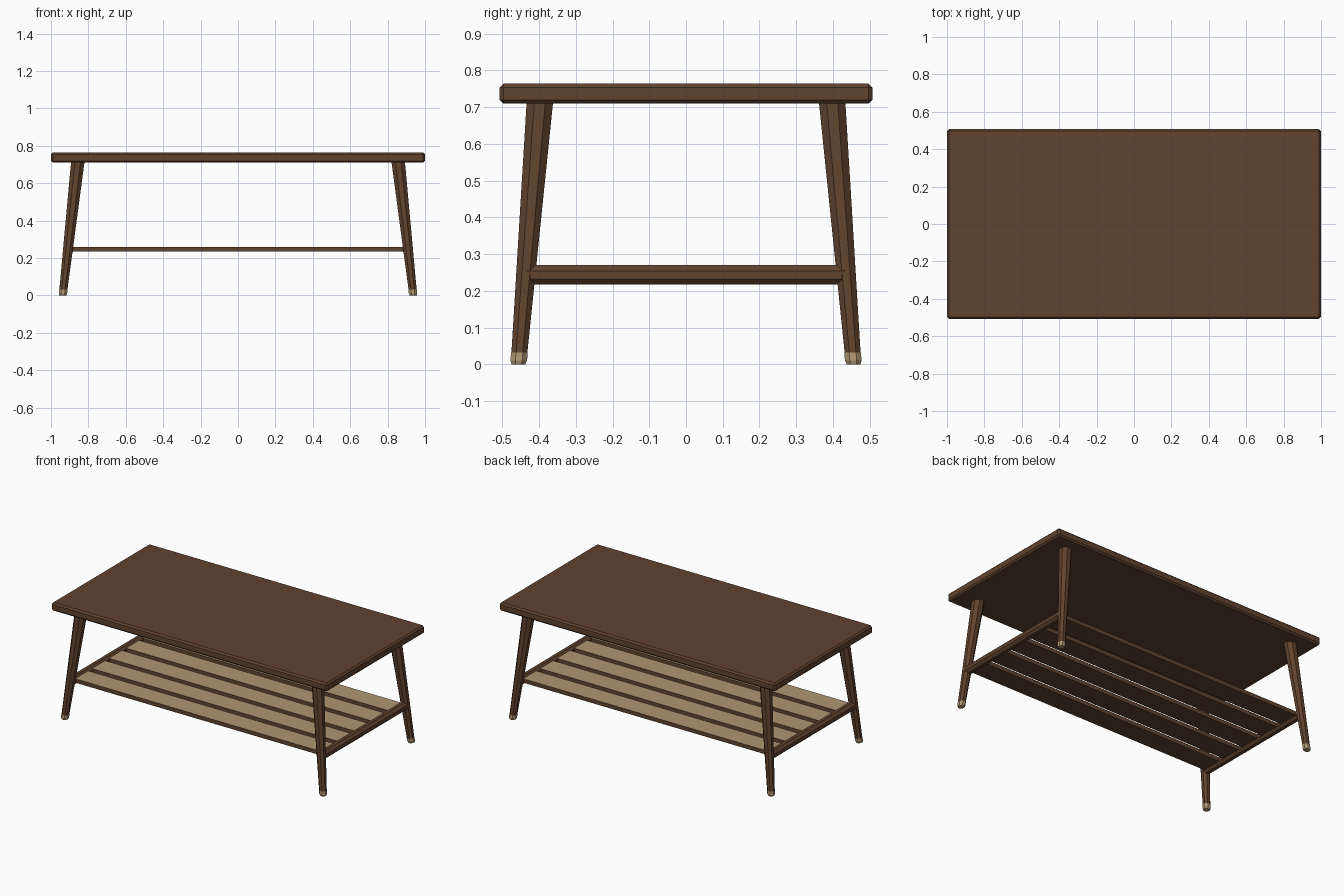
import bpy, bmesh, math

if "Cube" in bpy.data.objects:
    bpy.data.objects.remove(bpy.data.objects["Cube"])


def material(name, rgb):
    m = bpy.data.materials.new(name)
    m.diffuse_color = (*rgb, 1)
    m.use_nodes = True
    m.node_tree.nodes["Principled BSDF"].inputs["Base Color"].default_value = m.diffuse_color
    return m


BROWN = material("dark walnut", (0.118, 0.056, 0.028))
TAN = material("pale tan", (0.43, 0.31, 0.17))


def finish(name, bm, mats):
    bmesh.ops.recalc_face_normals(bm, faces=bm.faces)
    me = bpy.data.meshes.new(name)
    bm.to_mesh(me)
    bm.free()
    for m in mats:
        me.materials.append(m)
    ob = bpy.data.objects.new(name, me)
    bpy.context.collection.objects.link(ob)
    return ob


def box(name, size, centre, mats, bevel=0.0):
    bm = bmesh.new()
    bmesh.ops.create_cube(bm, size=1)
    for v in bm.verts:
        v.co = [c * s + o for c, s, o in zip(v.co, size, centre)]
    if bevel:
        bmesh.ops.bevel(bm, geom=bm.edges[:], offset=bevel, segments=1, affect='EDGES')
    return finish(name, bm, mats)


def loft(name, sections, mats, axis='Z', sides=8):
    """Skin polygon rings; each section is (centre, radius)."""
    bm = bmesh.new()
    rings = []
    for (x, y, z), r in sections:
        ring = []
        for i in range(sides):
            a = 2 * math.pi * (i + 0.5) / sides
            u, w = r * math.cos(a), r * math.sin(a)
            ring.append(bm.verts.new((x + u, y + w, z) if axis == 'Z' else (x + u, y, z + w)))
        rings.append(ring)
    for lo, hi in zip(rings, rings[1:]):
        for i in range(sides):
            j = (i + 1) % sides
            bm.faces.new((lo[i], lo[j], hi[j], hi[i]))
    bm.faces.new(rings[0])
    bm.faces.new(rings[-1])
    return finish(name, bm, mats)


# Table top with chamfered edges
box("table_top", (2.0, 1.014, 0.054), (0, 0, 0.737), [BROWN], 0.01)

# Splayed tapered legs with tan foot caps
def leg_point(sx, sy, z):
    t = z / 0.71
    return (sx * (0.937 - 0.08 * t), sy * (0.456 - 0.058 * t), z)


for sx, side in ((-1, "left"), (1, "right")):
    for sy, end in ((-1, "front"), (1, "back")):
        def p(z):
            return leg_point(sx, sy, z)
        loft(f"{end}_{side}_leg", [(p(0.032), 0.0235), (p(0.715), 0.039)], [BROWN])
        loft(f"{end}_{side}_foot_cap",
             [(p(0), 0.02), (p(0.011), 0.0245), (p(0.032), 0.0245)], [TAN])
    # Cross rail between the front and back legs
    loft(f"{side}_cross_rail",
         [((sx * 0.909, -0.433, 0.2435), 0.0285), ((sx * 0.909, 0.433, 0.2435), 0.0285)],
         [BROWN], axis='Y')

# Five shelf slats, tan only on the upper face
for i in range(5):
    slat = box(f"shelf_slat_{i + 1}", (1.81, 0.135, 0.026), (0, (i - 2) * 0.175, 0.247), [BROWN, TAN])
    for f in slat.data.polygons:
        f.material_index = 1 if f.normal.z > 0.5 else 0
